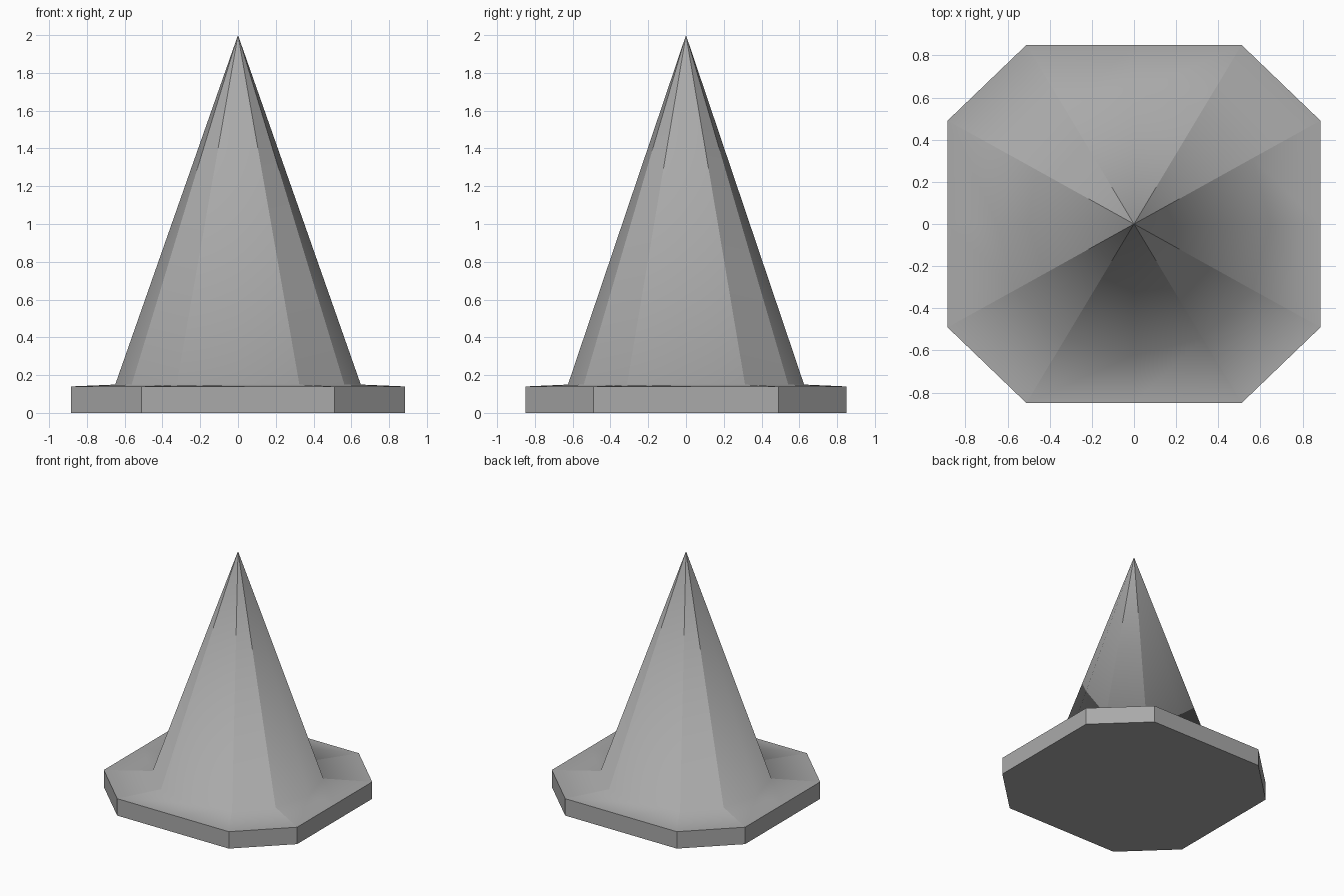
import bpy, bmesh, math

cube = bpy.data.objects.get("Cube")
if cube:
    bpy.data.objects.remove(cube, do_unlink=True)

grey = bpy.data.materials.new("plain_grey")
grey.use_nodes = True
colour = (0.4, 0.4, 0.4, 1)
grey.diffuse_color = colour
grey.node_tree.nodes["Principled BSDF"].inputs["Base Color"].default_value = colour

SIDES = 12
HALF_X, HALF_Y = 0.885, 0.85
bm = bmesh.new()


def ring(rx, ry, z, chamfered=False):
    """Twelve points; a chamfered ring keeps its axis points on the flat sides."""
    points = []
    for i in range(SIDES):
        a = math.tau * i / SIDES
        k = math.cos(math.pi / 6) if chamfered and i % 3 else 1
        points.append(bm.verts.new((rx * math.cos(a) / k, ry * math.sin(a) / k, z)))
    return points


# Base plate rising gently to the foot of the cone
bottom = ring(HALF_X, HALF_Y, 0, True)
rim = ring(HALF_X, HALF_Y, 0.14, True)
foot = ring(0.65, 0.625, 0.15)
apex = bm.verts.new((0, 0, 2))
bm.faces.new(bottom[::-1])
for i in range(SIDES):
    j = (i + 1) % SIDES
    for low, high in ((bottom, rim), (rim, foot)):
        bm.faces.new((low[i], low[j], high[j], high[i]))
    # Cone side
    bm.faces.new((foot[i], foot[j], apex))
bm.normal_update()

# Smooth over the axis ridges and the foot, crisp along the diagonal ridges
for face in bm.faces:
    face.smooth = True
diagonal = {v for r in (bottom, rim, foot) for i, v in enumerate(r) if i % 3}
diagonal.add(apex)
for edge in bm.edges:
    a, b = edge.verts
    ridge = a in diagonal and b in diagonal and abs(a.co.z - b.co.z) > 0.005
    edge.smooth = not ridge and edge.calc_face_angle(0) < math.radians(80)

mesh = bpy.data.meshes.new("cone_on_base")
bm.to_mesh(mesh)
bm.free()
mesh.materials.append(grey)
bpy.context.collection.objects.link(bpy.data.objects.new("cone_on_base", mesh))
